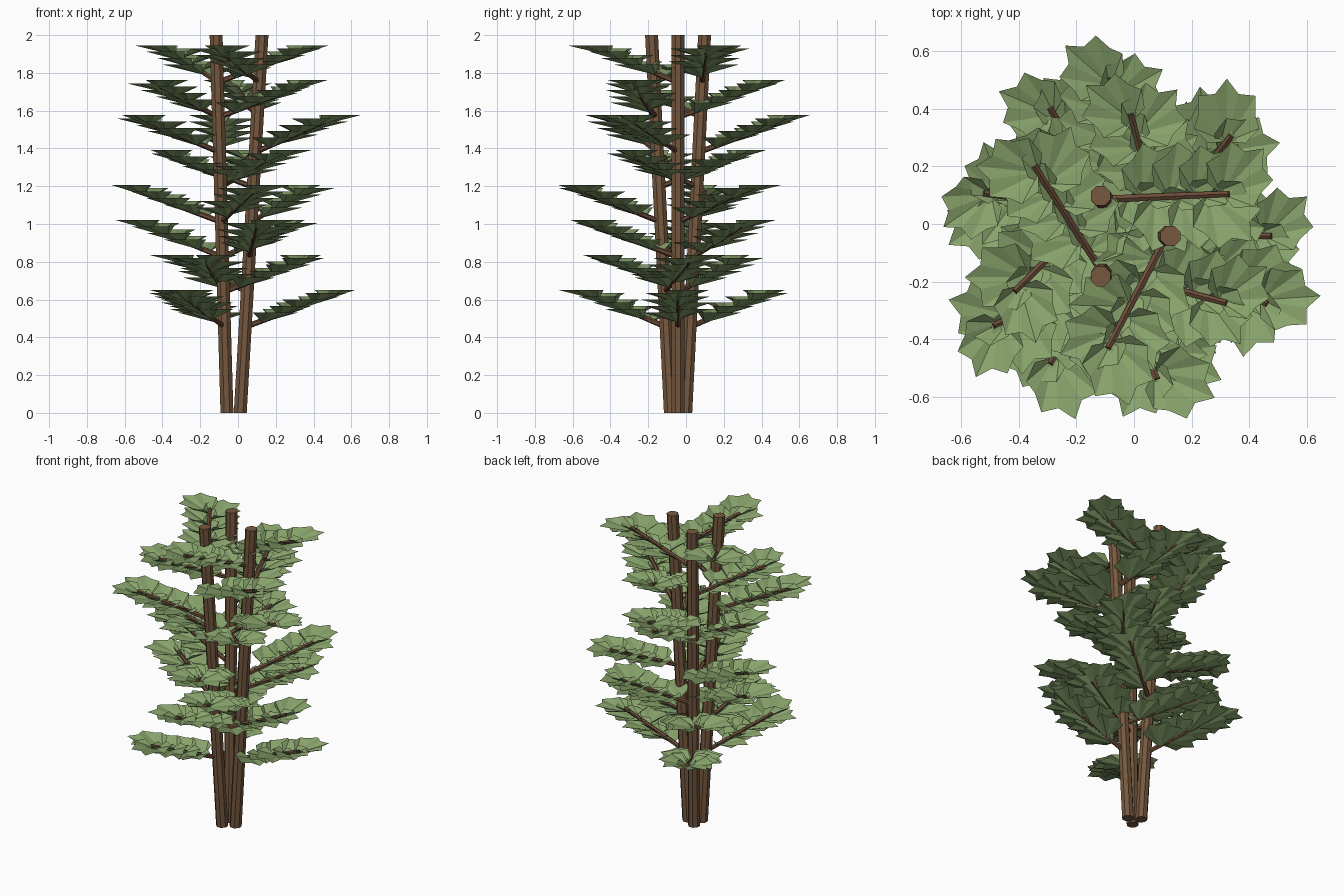
import bpy, bmesh, math, random
from mathutils import Vector, Matrix

random.seed(4)
if "Cube" in bpy.data.objects:
    bpy.data.objects.remove(bpy.data.objects["Cube"])


def material(name, rgb):
    m = bpy.data.materials.new(name)
    m.use_nodes = True
    m.diffuse_color = (*rgb, 1)
    bsdf = m.node_tree.nodes["Principled BSDF"]
    bsdf.inputs["Base Color"].default_value = (*rgb, 1)
    bsdf.inputs["Roughness"].default_value = 0.9
    return m


BARK = material("bark brown", (0.18, 0.098, 0.05))
TWIG = material("branch brown", (0.15, 0.072, 0.04))
LEAF = material("leaf green", (0.25, 0.37, 0.15))


def finish(bm, name, mat):
    mesh = bpy.data.meshes.new(name)
    bm.to_mesh(mesh)
    bm.free()
    mesh.materials.append(mat)
    bpy.context.collection.objects.link(bpy.data.objects.new(name, mesh))


def polar(angle, r, z=0.0):
    return Vector((r * math.cos(angle), r * math.sin(angle), z))


def tube(bm, a, b, r1, r2, sides, level_ends=False):
    """Faceted rod between two points, with level or square-cut ends."""
    turn = Matrix.Identity(3) if level_ends else (b - a).to_track_quat("Z", "Y").to_matrix()
    rings = [[bm.verts.new(p + turn @ polar(math.tau * (i + 0.5) / sides, r)) for i in range(sides)]
             for p, r in ((a, r1), (b, r2))]
    for i in range(sides):
        j = (i + 1) % sides
        bm.faces.new((rings[0][i], rings[0][j], rings[1][j], rings[1][i]))
    bm.faces.new(rings[0][::-1])
    bm.faces.new(rings[1])


# Half outline of a lobed leaf: angle in degrees, reach
HALF = [(14, 0.78), (32, 0.86), (47, 0.62), (68, 0.56), (95, 0.3)]
OUTLINE = [(-a, r) for a, r in reversed(HALF)] + [(0, 1)] + HALF


def leaf(bm, base, yaw, size):
    """Fan of facets rising from its stalk to a level rim."""
    apex = bm.verts.new(base)
    rim = [bm.verts.new(base + polar(yaw + math.radians(a), r * size, 0.054))
           for a, r in OUTLINE]
    for p, q in zip(rim, rim[1:]):
        bm.faces.new((apex, p, q))


CENTRE = Vector((-0.035, -0.042, 0))
LEVELS, LEAVES = 8, 8
BRANCH_RUN, BRANCH_RISE = 0.44, 0.162
GOLDEN = math.radians(137.5)

for n, label in enumerate(("left", "back", "front")):
    # Trunk leaning away from the shared root
    out = math.tau * n / 3
    foot = CENTRE + polar(out, 0.047)
    top = CENTRE + polar(out, 0.162, 2.0)
    bm = bmesh.new()
    tube(bm, foot, top, 0.037, 0.037, 8, level_ends=True)
    finish(bm, label + "_trunk", BARK)

    # Branches spiral up the trunk, each with alternating leaves
    twigs, foliage = bmesh.new(), bmesh.new()
    for k in range(LEVELS):
        z = 0.455 + 0.185 * k
        start = foot.lerp(top, z / 2)
        heading = out + GOLDEN * k
        end = start + polar(heading, BRANCH_RUN, BRANCH_RISE)
        tube(twigs, start, end, 0.015, 0.012, 6)
        for i in range(LEAVES):
            t = 0.94 - 0.105 * i
            side = 1 if i % 2 == 0 else -1
            yaw = heading + side * math.radians(50 + random.uniform(-14, 14))
            leaf(foliage, start.lerp(end, t) - Vector((0, 0, 0.01)), yaw,
                 0.215 + random.uniform(-0.015, 0.015))
    finish(twigs, label + "_branches", TWIG)
    finish(foliage, label + "_leaves", LEAF)
